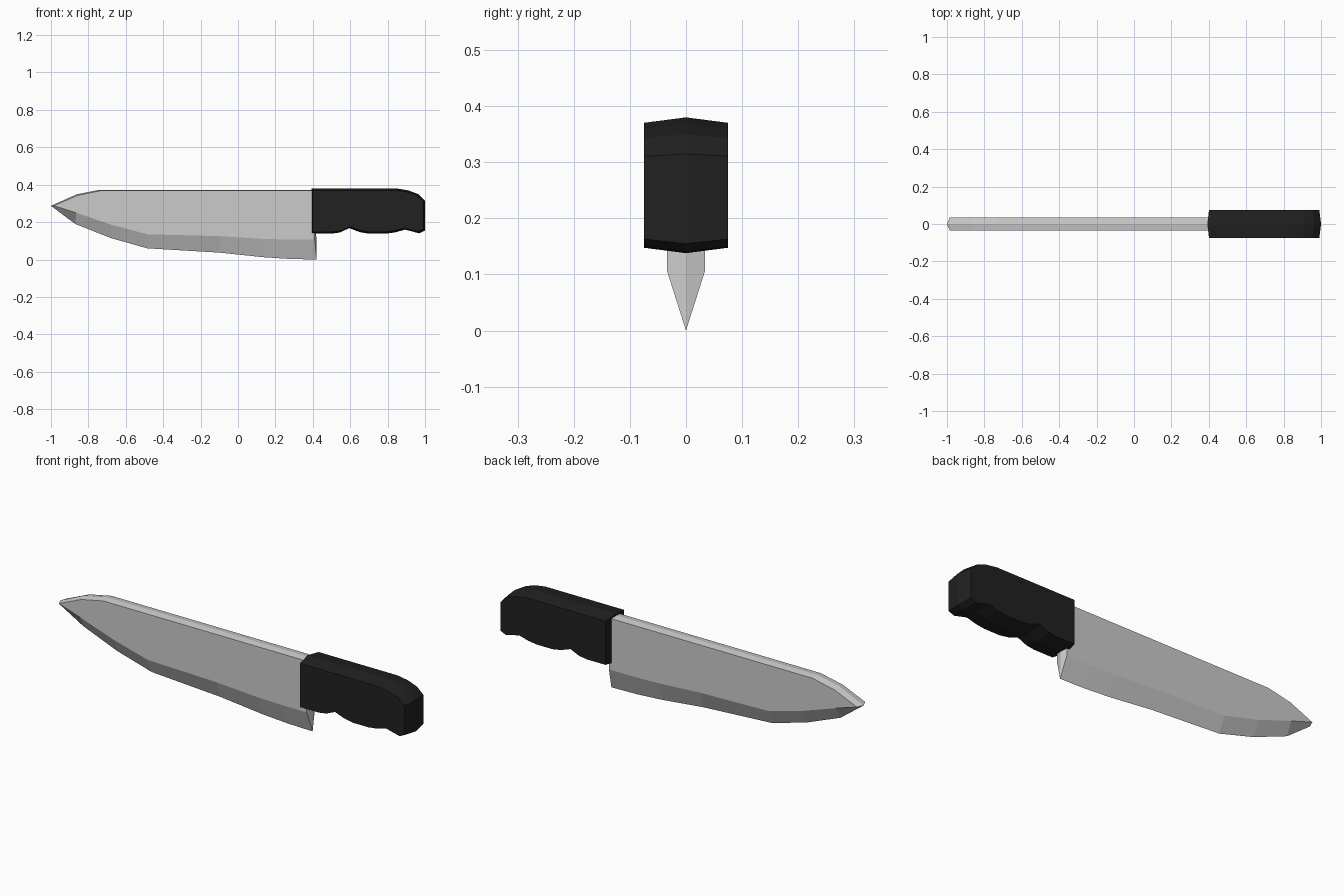
import bpy, bmesh

if "Cube" in bpy.data.objects:
    bpy.data.objects.remove(bpy.data.objects["Cube"])


def ridged_slab(name, ridge, side, half_width):
    """Slab with two flat cheeks (side outline) and a ridge outline at y = 0."""
    bm = bmesh.new()
    rings = [[bm.verts.new((x, y, z)) for x, z in outline]
             for outline, y in ((side, -half_width), (ridge, 0), (side, half_width))]
    n = len(ridge)
    for a, b in zip(rings, rings[1:]):
        for i in range(n):
            j = (i + 1) % n
            bm.faces.new((a[i], a[j], b[j], b[i]))
    bm.faces.new(rings[0])
    bm.faces.new(rings[-1])
    bmesh.ops.recalc_face_normals(bm, faces=bm.faces)
    mesh = bpy.data.meshes.new(name)
    bm.to_mesh(mesh)
    bm.free()
    obj = bpy.data.objects.new(name, mesh)
    bpy.context.collection.objects.link(obj)
    return obj


# Blade: spine, tip, then cutting edge (ridge) against bevel line (cheeks)
blade_ridge = [(0.415, 0.373), (-0.74, 0.373), (-0.865, 0.348), (-1.0, 0.287),
               (-0.87, 0.19), (-0.68, 0.115), (-0.485, 0.06), (-0.1, 0.037),
               (0.14, 0.012), (0.28, 0.003), (0.42, 0.0)]
blade_side = [(0.405, 0.368), (-0.735, 0.368), (-0.86, 0.342), (-0.985, 0.288),
              (-0.865, 0.25), (-0.68, 0.187), (-0.485, 0.135), (-0.1, 0.125),
              (0.14, 0.11), (0.28, 0.107), (0.41, 0.107)]
ridged_slab("blade", blade_ridge, blade_side, 0.034)

# Handle: finger-grooved outline, cheeks slightly smaller than the ridge
handle_ridge = [(0.392, 0.38), (0.85, 0.38), (0.91, 0.37), (0.963, 0.35),
                (1.0, 0.315), (1.0, 0.155), (0.97, 0.14), (0.893, 0.16),
                (0.84, 0.145), (0.79, 0.138), (0.7, 0.138), (0.65, 0.147),
                (0.595, 0.168), (0.545, 0.145), (0.5, 0.138), (0.392, 0.138)]
cx, cz = 0.696, 0.259
handle_side = [(cx + (x - cx) * 0.97, cz + (z - cz) * 0.92) for x, z in handle_ridge]
handle = ridged_slab("handle", handle_ridge, handle_side, 0.075)

black = bpy.data.materials.new("black_grip")
black.diffuse_color = (0.015, 0.015, 0.015, 1)
black.use_nodes = True
black.node_tree.nodes["Principled BSDF"].inputs["Base Color"].default_value = black.diffuse_color
handle.data.materials.append(black)
